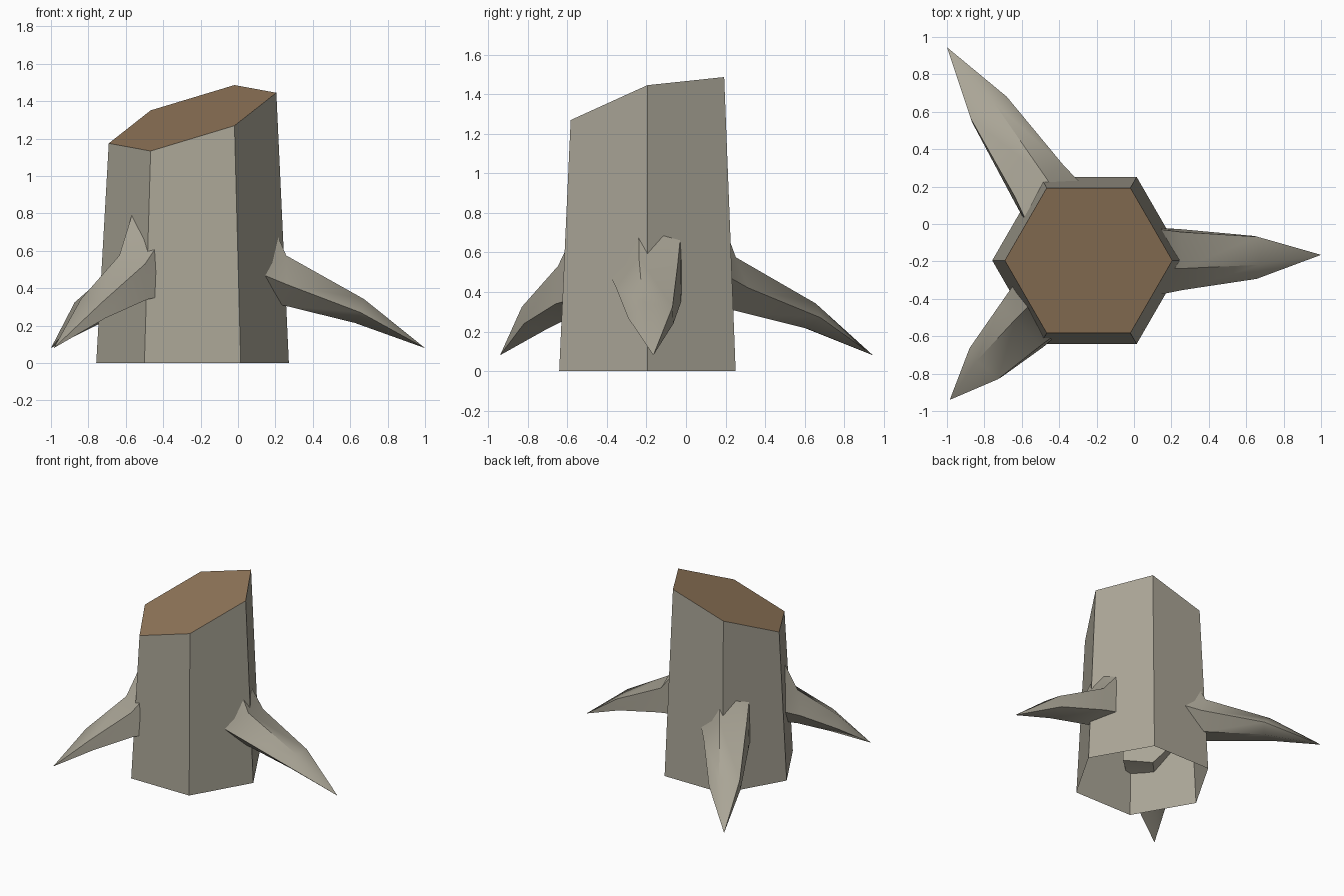
import bpy, bmesh, math

if "Cube" in bpy.data.objects:
    bpy.data.objects.remove(bpy.data.objects["Cube"])

CX, CY = -0.243, -0.195          # trunk axis


def material(name, rgb):
    m = bpy.data.materials.new(name)
    m.diffuse_color = (*rgb, 1)
    m.use_nodes = True
    m.node_tree.nodes["Principled BSDF"].inputs["Base Color"].default_value = m.diffuse_color
    return m


bark = material("grey bark", (0.40, 0.375, 0.305))
wood = material("cut wood", (0.285, 0.185, 0.103))


def finish(bm, name, mats):
    bmesh.ops.recalc_face_normals(bm, faces=bm.faces[:])
    me = bpy.data.meshes.new(name)
    bm.to_mesh(me)
    bm.free()
    for m in mats:
        me.materials.append(m)
    ob = bpy.data.objects.new(name, me)
    bpy.context.collection.objects.link(ob)
    return ob


def bridge(bm, a, b):
    n = len(a)
    for i in range(n):
        j = (i + 1) % n
        bm.faces.new((a[i], a[j], b[j], b[i]))


# Trunk: tapered six-sided tube, open below, with a slanted cut on top
bm = bmesh.new()
low, high = [], []
for i in range(6):
    c, s = math.cos(math.pi / 3 * i), math.sin(math.pi / 3 * i)
    low.append(bm.verts.new((CX + 0.515 * c, CY + 0.515 * s, 0)))
    x, y = 0.448 * c, 0.448 * s
    high.append(bm.verts.new((CX + x, CY + y, 1.31 + 0.302 * x + 0.28 * y)))
bridge(bm, low, high)
cut = bm.faces.new(high)
cut.material_index = 1
finish(bm, "trunk", [bark, wood])

# Root sections: five points of (distance offset, sideways, height)
INNER = [(0, -0.20, 0.49), (0, -0.055, 0.96), (0, 0.165, 0.74), (0, 0.17, 0.37), (0, -0.05, 0.34)]
COLLAR = [(0, -0.17, 0.42), (0, -0.055, 0.575), (0, 0.14, 0.53), (0, 0.155, 0.34), (0, -0.05, 0.305)]
MIDDLE = [(0, -0.12, 0.27), (0.02, -0.045, 0.342), (0.01, 0.105, 0.325), (-0.01, 0.11, 0.24), (-0.03, -0.04, 0.215)]


def root(name, tip_x, tip_y):
    dx, dy = tip_x - CX, tip_y - CY
    length = math.hypot(dx, dy)
    ux, uy = dx / length, dy / length
    bm = bmesh.new()

    def vert(r, side, z):
        return bm.verts.new((CX + r * ux - side * uy, CY + r * uy + side * ux, z))

    rings = []
    for r, section in ((0.33, INNER), (0.50, COLLAR), (0.15 + 0.6 * length, MIDDLE)):
        rings.append([vert(r + o, s, z) for o, s, z in section])
    bridge(bm, rings[0], rings[1])
    bridge(bm, rings[1], rings[2])
    tip = vert(length, 0, 0.08)
    for i in range(5):
        bm.faces.new((rings[2][i], rings[2][(i + 1) % 5], tip))
    bm.faces.new(rings[0])
    ob = finish(bm, name, [bark])
    bpy.ops.object.select_all(action='DESELECT')
    ob.select_set(True)
    bpy.context.view_layer.objects.active = ob
    bpy.ops.object.shade_smooth_by_angle(angle=math.radians(50))


# Three pointed roots of different reach
root("right_root", 1.0, -0.165)
root("back_left_root", -1.0, 0.945)
root("front_left_root", -0.985, -0.94)
